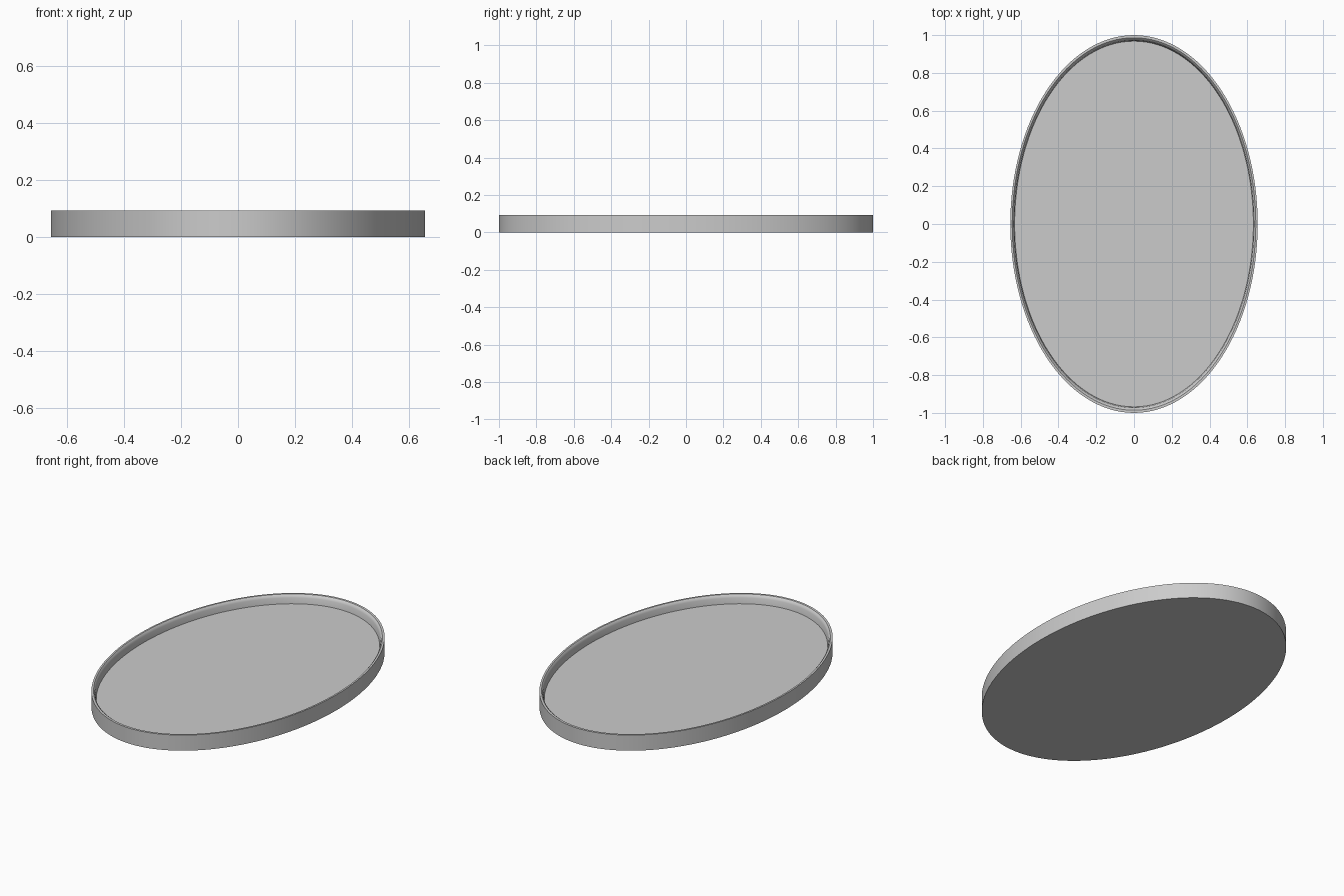
import bpy, bmesh, math

if "Cube" in bpy.data.objects:
    bpy.data.objects.remove(bpy.data.objects["Cube"])

# Half-section of the tray: (inset from outer edge, height), bottom to floor
PROFILE = [(0, 0), (0, 0.092), (0.014, 0.092), (0.022, 0.086), (0.027, 0.075), (0.032, 0.042)]
RX, RY, SEGMENTS = 0.655, 1.0, 128


def ring(bm, inset, z):
    # Inset is scaled so the rim narrows slightly along the short axis
    rx, ry = RX - inset * 0.72, RY - inset
    return [bm.verts.new((rx * math.cos(a), ry * math.sin(a), z))
            for a in (2 * math.pi * i / SEGMENTS for i in range(SEGMENTS))]


# Oval tray: stacked elliptical rings closed by the base and the floor
bm = bmesh.new()
rings = [ring(bm, i, z) for i, z in PROFILE]
for low, high in zip(rings, rings[1:]):
    for i in range(SEGMENTS):
        j = (i + 1) % SEGMENTS
        bm.faces.new((low[i], low[j], high[j], high[i]))
bm.faces.new(rings[0][::-1])
bm.faces.new(rings[-1])
mesh = bpy.data.meshes.new("oval_tray")
bm.to_mesh(mesh)
bm.free()
tray = bpy.data.objects.new("oval_tray", mesh)
bpy.context.collection.objects.link(tray)
bpy.context.view_layer.objects.active = tray
tray.select_set(True)
bpy.ops.object.shade_smooth_by_angle(angle=math.radians(35))
